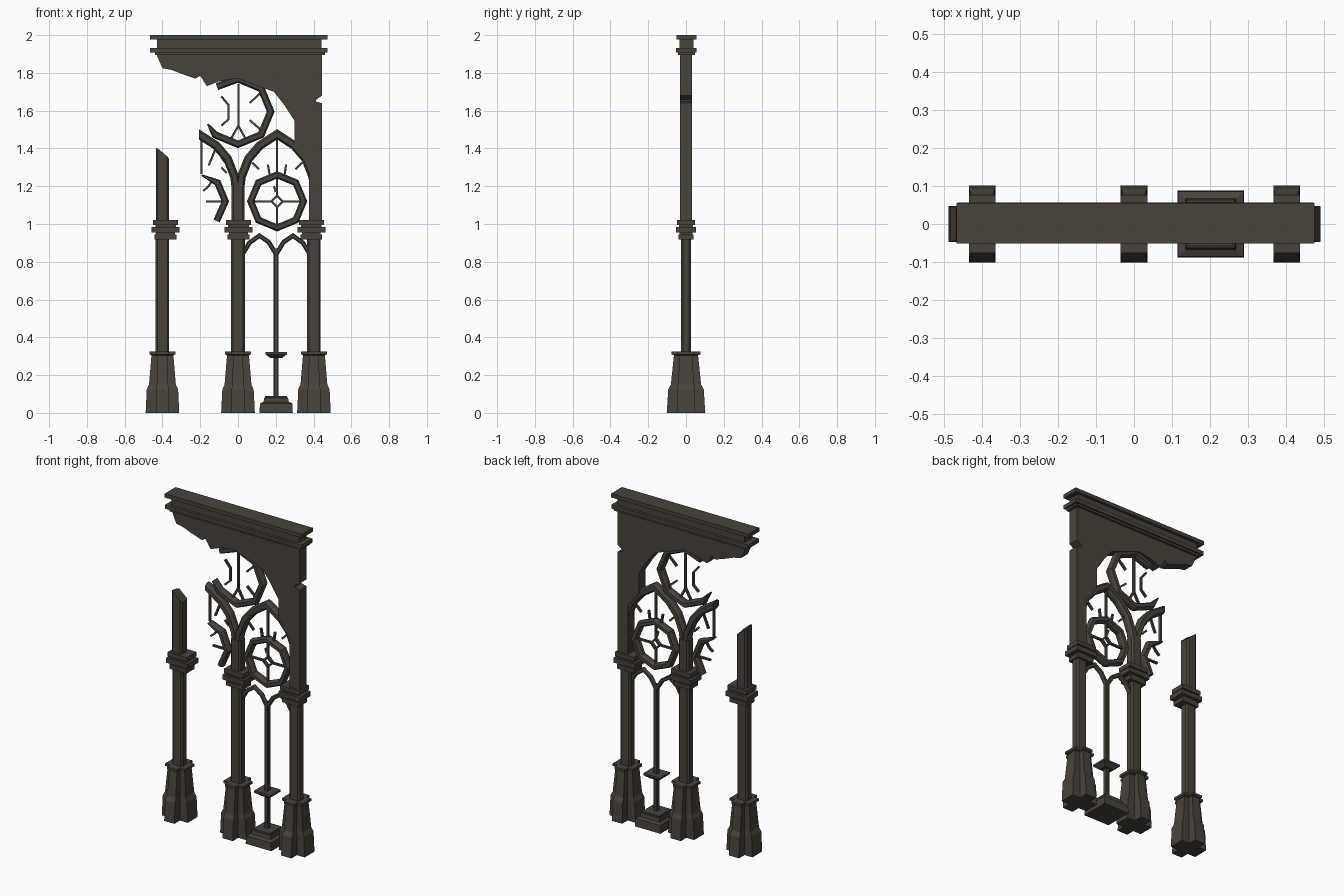
import bpy, bmesh
from math import cos, sin, radians
from mathutils import Vector

if "Cube" in bpy.data.objects:
    bpy.data.objects.remove(bpy.data.objects["Cube"])

stone = bpy.data.materials.new("dark_weathered_stone")
stone.diffuse_color = (0.066, 0.056, 0.044, 1)
stone.use_nodes = True
stone.node_tree.nodes["Principled BSDF"].inputs["Base Color"].default_value = stone.diffuse_color


def make(name, rings, closed=False):
    """Skin a list of equal-length point loops into one solid."""
    bm = bmesh.new()
    vs = [[bm.verts.new(p) for p in r] for r in rings]
    n = len(rings[0])
    pairs = list(zip(vs, vs[1:])) + ([(vs[-1], vs[0])] if closed else [])
    for a, b in pairs:
        for i in range(n):
            j = (i + 1) % n
            bm.faces.new((a[i], a[j], b[j], b[i]))
    if not closed:
        bm.faces.new(vs[0])
        bm.faces.new(vs[-1])
    bmesh.ops.recalc_face_normals(bm, faces=bm.faces)
    me = bpy.data.meshes.new(name)
    bm.to_mesh(me)
    bm.free()
    me.materials.append(stone)
    ob = bpy.data.objects.new(name, me)
    bpy.context.collection.objects.link(ob)
    return ob


def rect(cx, hx, hy, z, cy=0):
    return [(cx - hx, cy - hy, z), (cx + hx, cy - hy, z), (cx + hx, cy + hy, z), (cx - hx, cy + hy, z)]


def chamfered(cx, hx, hy, z, c=0.01):
    q = [(hx, -hy + c), (hx, hy - c), (hx - c, hy), (-hx + c, hy),
         (-hx, hy - c), (-hx, -hy + c), (-hx + c, -hy), (hx - c, -hy)]
    return [(cx + x, y, z) for x, y in q]


def plus(cx, ax, ay, wx, wy, z):
    """Cross outline: arms reach ax / ay, half widths wx (front arm) and wy (side arm)."""
    q = [(wx, wy), (wx, ay), (-wx, ay), (-wx, wy), (-ax, wy), (-ax, -wy),
         (-wx, -wy), (-wx, -ay), (wx, -ay), (wx, -wy), (ax, -wy), (ax, wy)]
    return [(cx + x, y, z) for x, y in q]


def sweep(name, path, w, d, closed=False, ghost=None, taper=1, chamfer=True):
    """Mitred moulding along a path in the front plane."""
    P = [Vector(p) for p in path]
    Q = P + ([Vector(ghost)] if ghost else [])
    if chamfer:
        sec = [(-.5, -.2), (-.28, -.5), (.28, -.5), (.5, -.2), (.5, .2), (.28, .5), (-.28, .5), (-.5, .2)]
    else:
        sec = [(-.5, -.5), (.5, -.5), (.5, .5), (-.5, .5)]
    rings = []
    for i, p in enumerate(P):
        ns = []
        for a, b in ((i - 1, i), (i, i + 1)):
            if closed or (a >= 0 and b < len(Q)):
                t = (Q[b % len(Q)] - Q[a % len(Q)]).normalized()
                ns.append(Vector((-t.y, t.x)))
        n = ns[0] if len(ns) == 1 else (ns[0] + ns[1]) / (1 + ns[0].dot(ns[1]))
        s = taper if i == 0 else 1
        rings.append([(p.x + n.x * u * w * s, v * d, p.y + n.y * u * w * s) for u, v in sec])
    return make(name, rings, closed)


def bars(name, lines):
    for k, l in enumerate(lines):
        sweep(f"{name}_{k + 1}", l, 0.011, 0.014, chamfer=False)


def arc(cx, cz, r, angles):
    return [(cx + r * cos(radians(a)), cz + r * sin(radians(a))) for a in angles]


def slab(name, poly, d):
    return make(name, [[(x, y, z) for x, z in poly] for y in (-d, d)])


# Three columns: cross-shaped plinth, shaft and moulded capital
for side, cx, kx in (("left", -0.4, -0.383), ("middle", 0, 0.003), ("right", 0.402, 0.388)):
    make(side + "_column_base", [plus(cx, ax, ay, wx, wy, z) for z, ax, ay, wx, wy in (
        (0, .089, .102, .035, .048), (.125, .083, .094, .034, .047),
        (.15, .071, .08, .03, .042), (.305, .058, .064, .026, .034),
        (.31, .069, .076, .035, .045), (.325, .069, .076, .035, .045))])
    make(side + "_column_shaft", [chamfered(cx, .036, .027, z) for z in (.32, .95)])
    for k, (z0, z1, hx, hy) in enumerate(((.918, .945, .058, .04), (.945, .955, .05, .035),
                                          (.955, .985, .074, .052), (.985, .995, .055, .038),
                                          (.995, 1.022, .066, .047))):
        make(f"{side}_capital_tier_{k + 1}", [rect(kx, hx, hy, z) for z in (z0, z1)])

# Upper shafts, the left one snapped off at a slant
top = [(x, y, 1.40 - max(0, x + .405) * 1.4 - max(0, y) * .3) for x, y, _ in chamfered(-.4, .035, .033, 0)]
make("broken_left_shaft", [chamfered(-.4, .035, .033, 1.02), top])
make("middle_upper_shaft", [chamfered(0, .035, .03, z) for z in (1.02, 1.21)])

# Broken wall panel with right pier
slab("broken_wall", [(-.435, 1.905), (-.40, 1.825), (-.35, 1.815), (-.285, 1.79), (-.225, 1.77),
                     (-.2, 1.785), (-.165, 1.73), (-.10, 1.755), (-.05, 1.765), (0, 1.77), (.12, 1.725),
                     (.19, 1.70), (.245, 1.63), (.30, 1.545), (.30, 1.42), (.375, 1.32),
                     (.375, 1.01), (.445, 1.01), (.445, 1.64), (.412, 1.648), (.415, 1.66),
                     (.445, 1.68), (.445, 1.905)], .033)

# Cornice
for nm, z0, z1, x0, x1, hy in (("cornice_lower_step", 1.895, 1.91, -.44, .46, .045),
                               ("cornice_lower_slab", 1.908, 1.932, -.465, .473, .054),
                               ("cornice_neck", 1.93, 1.978, -.43, .442, .037),
                               ("cornice_top_slab", 1.976, 2.0, -.467, .475, .053)):
    make(nm, [rect((x0 + x1) / 2, (x1 - x0) / 2, hy, z, .002) for z in (z0, z1)])

# Pointed arches: one full, one snapped at its apex
half = [(.008, 1.17), (.018, 1.25), (.055, 1.345), (.115, 1.415), (.207, 1.475)]
flip = [(.414 - x, z) for x, z in half]
mirror = [(-x, z) for x, z in half]
sweep("arch_left_half", half, .046, .052, ghost=flip[-2])
sweep("arch_right_half", flip, .046, .052, ghost=half[-2])
sweep("broken_arch_half", mirror, .046, .052, ghost=(-.299, 1.415))

# Octagonal rings
eight = range(0, 360, 45)
sweep("lower_ring", arc(.207, 1.12, .140, eight), .036, .05, closed=True)
sweep("broken_upper_ring", arc(0, 1.595, .173, (-158, -135, -90, -45, 0, 45, 90, 130)),
      .038, .05, taper=.2)
sweep("broken_left_ring", arc(-.207, 1.12, .140, (84, 45, 0, -48)), .036, .05, taper=.25)
sweep("centre_diamond", arc(.207, 1.12, .03, (0, 90, 180, 270)), .011, .02, closed=True, chamfer=False)

# Thin tracery bars
spokes = [arc(.207, 1.12, 1, (a,))[0] for a in (0, 90, 180, 270)]
bars("lower_spoke", [[(.207 + (x - .207) * r, 1.12 + (z - 1.12) * r) for r in (.03, .13)]
                     for x, z in spokes])
bars("arch_bar", [[(.207, 1.46), (.207, 1.27)], [(.158, 1.315), (.17, 1.25)],
                  [(.255, 1.315), (.245, 1.25)], [(.075, 1.325), (.11, 1.29)],
                  [(.34, 1.325), (.305, 1.29)], [(.19, 1.20), (.2, 1.17)]])
bars("broken_arch_bar", [[(-.193, 1.46), (-.193, 1.265)], [(-.155, 1.31), (-.12, 1.395)],
                         [(-.09, 1.355), (-.06, 1.315)], [(-.185, 1.175), (-.16, 1.195), (-.14, 1.225)],
                         [(-.17, 1.12), (-.08, 1.12)], [(-.088, 1.30), (-.06, 1.27)]])
bars("upper_ring_bar", [[(.002, 1.74), (.002, 1.52), (-.035, 1.455)], [(.002, 1.52), (.038, 1.455)],
                        [(-.088, 1.675), (-.05, 1.63), (-.05, 1.555), (-.088, 1.52)],
                        [(.062, 1.64), (.12, 1.695)], [(.062, 1.55), (.125, 1.495)]])

# Small twin arches over a slim mullion with a stepped foot
twin = [(.03, .85), (.06, .90), (.113, .938), (.162, .905), (.202, .84)]
sweep("small_arch_left", twin, .024, .026)
sweep("small_arch_right", [(.404 - x, z) for x, z in twin], .024, .026)
make("mullion", [chamfered(.202, .013, .013, z, .004) for z in (.08, .87)])
make("mullion_collar", [rect(.202, h, h * .85, z) for z, h in
                        ((.29, .03), (.31, .057), (.322, .057))])
make("mullion_foot", [rect(.202, h, h, z) for z, h in
                      ((0, .088), (.05, .086), (.058, .067), (.08, .063), (.082, .058), (.09, .058))])
